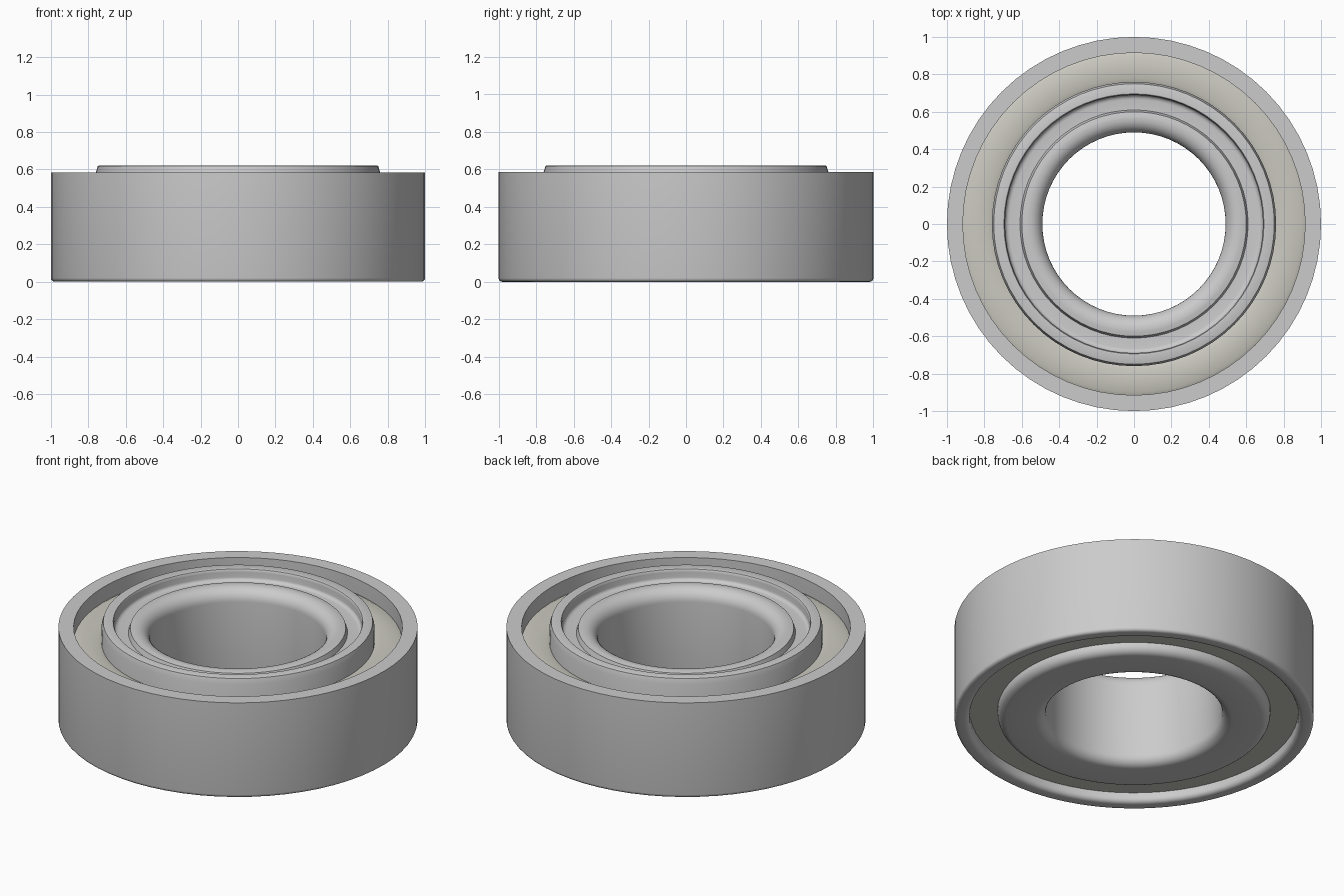
import bpy, bmesh, math

if "Cube" in bpy.data.objects:
    bpy.data.objects.remove(bpy.data.objects["Cube"])

SEG = 64


def arc(cx, cz, rx, rz, a0, a1, n=6):
    """Points on an elliptical fillet in the (radius, z) plane."""
    pts = []
    for i in range(n + 1):
        a = math.radians(a0 + (a1 - a0) * i / n)
        pts.append((cx + rx * math.cos(a), cz + rz * math.sin(a)))
    return pts


def lathe(name, profile, material=None):
    """Revolve a closed (radius, z) profile around the z axis."""
    bm = bmesh.new()
    rings = []
    for r, z in profile:
        rings.append([bm.verts.new((r * math.cos(math.tau * i / SEG),
                                    r * math.sin(math.tau * i / SEG), z))
                      for i in range(SEG)])
    for a, b in zip(rings, rings[1:] + rings[:1]):
        for i in range(SEG):
            j = (i + 1) % SEG
            bm.faces.new((a[i], a[j], b[j], b[i]))
    bmesh.ops.recalc_face_normals(bm, faces=bm.faces)
    mesh = bpy.data.meshes.new(name)
    bm.to_mesh(mesh)
    bm.free()
    obj = bpy.data.objects.new(name, mesh)
    bpy.context.collection.objects.link(obj)
    if material:
        mesh.materials.append(material)
    bpy.ops.object.select_all(action='DESELECT')
    obj.select_set(True)
    bpy.context.view_layer.objects.active = obj
    bpy.ops.object.shade_smooth_by_angle(angle=math.radians(35))
    return obj


# Outer ring: flat top, filleted bottom corners
outer = [(0.915, 0.585), (1.0, 0.585)]
outer += arc(0.98, 0.02, 0.02, 0.02, 0, -90, 4)
outer += arc(0.945, 0.03, 0.03, 0.03, 270, 180, 5)
lathe("outer_ring", outer)

# Inner ring: raised rim, groove, rounded inner lip, bore, filleted bottom
inner = [(0.76, 0.585), (0.75, 0.618), (0.745, 0.62), (0.70, 0.62)]
inner += arc(0.70, 0.60, 0.01, 0.02, 90, 180, 3)
inner += arc(0.665, 0.57, 0.025, 0.02, 0, -90, 4)
inner += [(0.61, 0.55), (0.60, 0.58), (0.575, 0.585)]
inner += arc(0.565, 0.51, 0.075, 0.075, 90, 180, 8)
inner += arc(0.55, 0.06, 0.06, 0.06, 180, 270, 6)
inner += arc(0.71, 0.05, 0.05, 0.05, -90, 0, 6)
lathe("inner_ring", inner)

# Pale seal filling the gap between the rings
pale = bpy.data.materials.new("pale_seal")
pale.diffuse_color = (0.60, 0.59, 0.53, 1)
pale.use_nodes = True
pale.node_tree.nodes["Principled BSDF"].inputs["Base Color"].default_value = pale.diffuse_color
seal = [(0.755, 0.06), (0.92, 0.06), (0.92, 0.49)]
seal += [(0.90, 0.50), (0.78, 0.50), (0.755, 0.49)]
lathe("seal", seal, pale)
